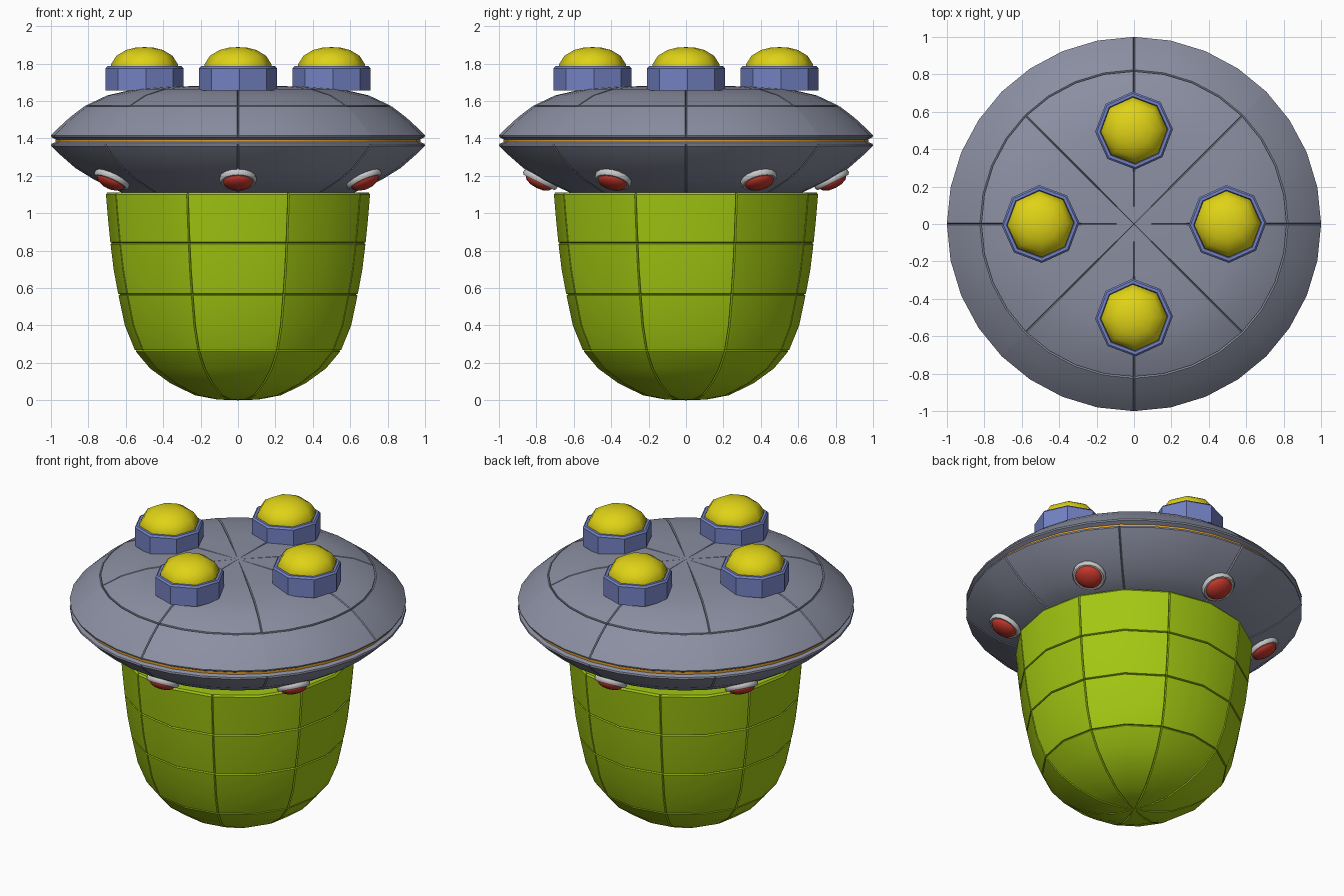
import bpy, bmesh, math
from mathutils import Vector, Matrix

if "Cube" in bpy.data.objects:
    bpy.data.objects.remove(bpy.data.objects["Cube"])


def material(name, rgb):
    m = bpy.data.materials.new(name)
    m.diffuse_color = (*rgb, 1)
    m.use_nodes = True
    m.node_tree.nodes["Principled BSDF"].inputs["Base Color"].default_value = m.diffuse_color
    return m


GREY = material("slate grey", (0.26, 0.275, 0.36))
GREEN = material("lime green", (0.36, 0.57, 0.006))
YELLOW = material("yellow", (0.74, 0.65, 0.008))
BLUE = material("soft blue", (0.17, 0.22, 0.54))
RED = material("red", (0.58, 0.04, 0.025))
SILVER = material("silver", (0.58, 0.58, 0.58))
ORANGE = material("orange", (0.75, 0.33, 0.02))
W, DEPTH = 0.005, 0.009   # half width and depth of the panel grooves


def with_rings(points):
    """Turn each profile point marked 'g' into a small V-shaped notch."""
    out = []
    for i, p in enumerate(points):
        v = Vector(p[:2])
        if len(p) < 3:
            out.append(v)
            continue
        a, b = Vector(points[i - 1][:2]), Vector(points[i + 1][:2])
        t = (b - a).normalized()
        out += [v + (a - v).normalized() * W,
                v - Vector((t.y, -t.x)) * DEPTH,
                v + (b - v).normalized() * W]
    return out


def lathe(name, points, sides, mats, groove=None, start=0.0, matrix=Matrix(),
          angle=35, mat_rule=None):
    """Revolve a (radius, height) profile; groove(k, r, z) cuts seams along it."""
    prof = with_rings(points)
    step = 2 * math.pi / sides
    cols = []
    for k in range(sides):
        seam = groove and any(groove(k, p.x, p.y) for p in prof)
        cols += [(k, s) for s in ((-1, 0, 1) if seam else (0,))]
    bm = bmesh.new()
    rows = []
    for i, p in enumerate(prof):
        t = (prof[min(i + 1, len(prof) - 1)] - prof[max(i - 1, 0)]).normalized()
        row = []
        for k, s in cols:
            q = p.copy()
            if groove and s == 0 and p.x > 0.02 and groove(k, p.x, p.y):
                q -= Vector((t.y, -t.x)) * DEPTH
            a = start + k * step + s * min(W / max(p.x, 1e-4), step * 0.35)
            row.append(bm.verts.new((q.x * math.cos(a), q.x * math.sin(a), q.y)))
        rows.append(row)
    n = len(cols)
    for lo, hi in zip(rows, rows[1:]):
        for j in range(n):
            f = bm.faces.new((lo[j], lo[(j + 1) % n], hi[(j + 1) % n], hi[j]))
            if mat_rule:
                f.material_index = mat_rule(f.calc_center_median())
    bmesh.ops.remove_doubles(bm, verts=bm.verts, dist=1e-5)
    bmesh.ops.recalc_face_normals(bm, faces=bm.faces)
    me = bpy.data.meshes.new(name)
    bm.to_mesh(me)
    bm.free()
    for m in mats:
        me.materials.append(m)
    ob = bpy.data.objects.new(name, me)
    bpy.context.collection.objects.link(ob)
    ob.matrix_world = matrix
    bpy.ops.object.select_all(action='DESELECT')
    ob.select_set(True)
    bpy.context.view_layer.objects.active = ob
    bpy.ops.object.shade_smooth_by_angle(angle=math.radians(angle))
    return ob


# Panelled round-bottomed body
lathe("body", [(0, 0), (0.11, 0.004), (0.23, 0.027), (0.36, 0.09), (0.47, 0.17),
               (0.55, 0.265, 'g'), (0.605, 0.4), (0.64, 0.565, 'g'), (0.665, 0.7),
               (0.682, 0.84, 'g'), (0.696, 0.98), (0.706, 1.10), (0.698, 1.112),
               (0, 1.112)], 16, [GREEN],
      groove=lambda k, r, z: k % 2 == 1 and z < 1.105)


# Saucer with seams every 45 degrees; the upper diagonal ones stop at the ring
def saucer_seam(k, r, z):
    if k % 4 or 1.365 < z < 1.412:
        return False
    return z < 1.39 or k % 8 == 0 or r < 0.815


lathe("saucer", [(0, 1.108), (0.62, 1.11), (0.77, 1.18), (0.87, 1.242), (0.965, 1.325),
                 (1.0, 1.36), (0.998, 1.371), (0.975, 1.38), (0.975, 1.395),
                 (0.998, 1.407), (1.0, 1.416), (0.965, 1.452), (0.9, 1.512),
                 (0.82, 1.573, 'g'), (0.7, 1.63), (0.55, 1.664), (0.35, 1.678),
                 (0, 1.682)], 32, [GREY, ORANGE], groove=saucer_seam,
      mat_rule=lambda c: int(1.379 < c.z < 1.396))

# Four octagonal sockets with domed buttons on top
for i in range(4):
    a = i * math.pi / 2
    at = Matrix.Translation((0.5 * math.cos(a), 0.5 * math.sin(a), 0))
    lathe(f"button_socket_{i + 1}", [(0, 1.656), (0.208, 1.656), (0.208, 1.775),
          (0.198, 1.786), (0.182, 1.786), (0.17, 1.76), (0, 1.76)],
          8, [BLUE], start=math.radians(2), matrix=at)
    lathe(f"button_dome_{i + 1}", [(0.178, 1.765), (0.178, 1.798), (0.15, 1.842),
          (0.098, 1.873), (0.045, 1.886), (0, 1.888)],
          8, [YELLOW], start=math.radians(2), matrix=at, angle=60)

# Six tilted lamps under the saucer
for i in range(6):
    a = math.radians(30 + 60 * i)
    c, s = math.cos(a), math.sin(a)
    tilt = Vector((0.45 * c, 0.45 * s, -0.89)).to_track_quat('Z', 'Y').to_matrix().to_4x4()
    at = Matrix.Translation((0.78 * c, 0.78 * s, 1.178)) @ tilt
    lathe(f"lamp_ring_{i + 1}", [(0, -0.025), (0.09, -0.025), (0.1, -0.012), (0.1, 0.004),
          (0.092, 0.015), (0.082, 0.015), (0.076, 0.004), (0, 0.004)],
          16, [SILVER], matrix=at, angle=50)
    lathe(f"lamp_bulb_{i + 1}", [(0.08, 0.0), (0.079, 0.015), (0.066, 0.031),
          (0.037, 0.043), (0, 0.047)], 16, [RED], matrix=at, angle=60)
